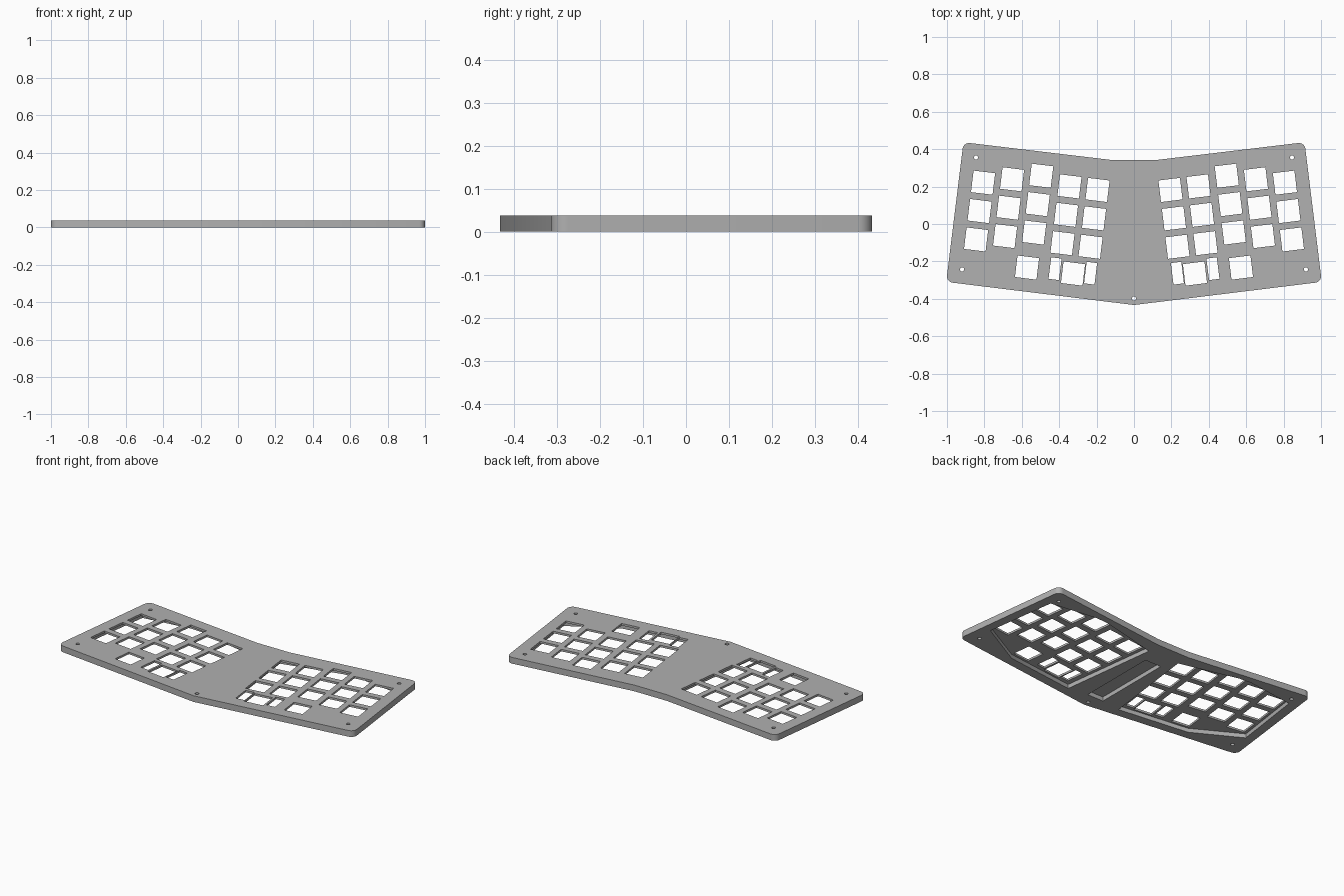
import bpy, bmesh, math
from mathutils import Vector, Matrix

HEIGHT, DECK = 0.038, 0.0255      # total thickness, underside pocket depth
TILT = math.radians(7)            # each half is turned outward
KEY, PITCH = 0.116, 0.153

cube = bpy.data.objects.get("Cube")
if cube:
    bpy.data.objects.remove(cube, do_unlink=True)


def fillet(prev, corner, nxt, radius, steps=8):
    """Points of an arc that rounds a convex corner."""
    c = Vector(corner)
    a, b = (Vector(prev) - c).normalized(), (Vector(nxt) - c).normalized()
    half = a.angle(b) / 2
    centre = c + (a + b).normalized() * radius / math.sin(half)
    start = c + a * radius / math.tan(half) - centre
    end = c + b * radius / math.tan(half) - centre
    turn = start.angle_signed(end)
    return [centre + Matrix.Rotation(-turn * i / steps, 2) @ start for i in range(steps + 1)]


def prism(bm, points, z0, z1):
    """Extrude a flat outline between two heights."""
    base = bm.faces.new([bm.verts.new((p[0], p[1], z0)) for p in points])
    top = bmesh.ops.extrude_face_region(bm, geom=[base], use_keep_orig=True)["geom"]
    for v in top:
        if isinstance(v, bmesh.types.BMVert):
            v.co.z = z1


def make_object(name, shapes, z0, z1):
    bm = bmesh.new()
    for points in shapes:
        prism(bm, points, z0, z1)
    bmesh.ops.recalc_face_normals(bm, faces=bm.faces)
    mesh = bpy.data.meshes.new(name)
    bm.to_mesh(mesh)
    bm.free()
    obj = bpy.data.objects.new(name, mesh)
    bpy.context.collection.objects.link(obj)
    return obj


def slot(centre, width, depth):
    """Rectangle turned with the key field."""
    turn = Matrix.Rotation(TILT, 2)
    corners = [(-1, -1), (1, -1), (1, 1), (-1, 1)]
    return [Vector(centre) + turn @ Vector((sx * width / 2, sy * depth / 2)) for sx, sy in corners]


def circle(centre, radius, sides=20):
    return [Vector(centre) + Vector((radius * math.cos(i * math.tau / sides),
                                     radius * math.sin(i * math.tau / sides)))
            for i in range(sides)]


def both_sides(shapes):
    return shapes + [[(-p[0], p[1]) for p in s] for s in shapes]


# Plate outline: right half, then its mirror
front, back = (0, -0.433), (0.11, 0.341)
low, high = (1.004, -0.3095), (0.912, 0.437)
half = fillet(front, low, high, 0.035) + fillet(low, high, back, 0.035) + [Vector(back)]
outline = [Vector(front)] + half + [Vector((-p.x, p.y)) for p in reversed(half)]
plate = make_object("keyboard_plate", [outline], 0, HEIGHT)

# Key openings: five staggered columns of three, plus the thumb row
holes = []
down = Vector((math.sin(TILT), -math.cos(TILT))) * PITCH
for top in [(0.195, 0.182), (0.345, 0.201), (0.496, 0.258), (0.652, 0.239), (0.807, 0.221)]:
    holes += [slot(Vector(top) + down * row, KEY, KEY) for row in range(3)]
holes += [slot((0.572, -0.233), KEY, KEY), slot((0.326, -0.265), KEY, KEY)]
holes += [slot((0.232, -0.263), 0.056, KEY), slot((0.422, -0.239), 0.056, KEY)]

# Screw holes
screws = [circle((0.845, 0.356), 0.011), circle((0.919, -0.243), 0.011)]
openings = make_object("opening_cutter",
                       both_sides(holes + screws) + [circle((0, -0.398), 0.011)],
                       -0.1, 0.1)

# Underside pockets: one below each key field and one in the middle
field = [(0.183, -0.352), (0.64, -0.297), (0.928, -0.138), (0.866, 0.31),
         (0.56, 0.35), (0.48, 0.345), (0.106, 0.255)]
middle = [(-0.055, -0.335), (0.055, -0.335), (0.055, 0.165), (-0.055, 0.165)]
pockets = make_object("pocket_cutter", both_sides([field]) + [middle], -0.1, DECK)

# Cut the plate and drop the cutters
for cutter in (pockets, openings):
    cutter.hide_render = True
    mod = plate.modifiers.new(cutter.name, "BOOLEAN")
    mod.operation, mod.solver, mod.object = "DIFFERENCE", "EXACT", cutter
bpy.context.view_layer.update()
cut = bpy.data.meshes.new_from_object(plate.evaluated_get(bpy.context.evaluated_depsgraph_get()))
plate.modifiers.clear()
plate.data = cut
for cutter in (pockets, openings):
    bpy.data.objects.remove(cutter, do_unlink=True)

# Plain grey finish
grey = bpy.data.materials.new("plain_grey")
grey.use_nodes = True
colour = (0.44, 0.44, 0.44, 1)
grey.diffuse_color = colour
grey.node_tree.nodes["Principled BSDF"].inputs["Base Color"].default_value = colour
plate.data.materials.clear()
plate.data.materials.append(grey)

# Smooth rounded corners, crisp edges elsewhere
bpy.ops.object.select_all(action="DESELECT")
plate.select_set(True)
bpy.context.view_layer.objects.active = plate
bpy.ops.object.shade_smooth_by_angle(angle=math.radians(25))
